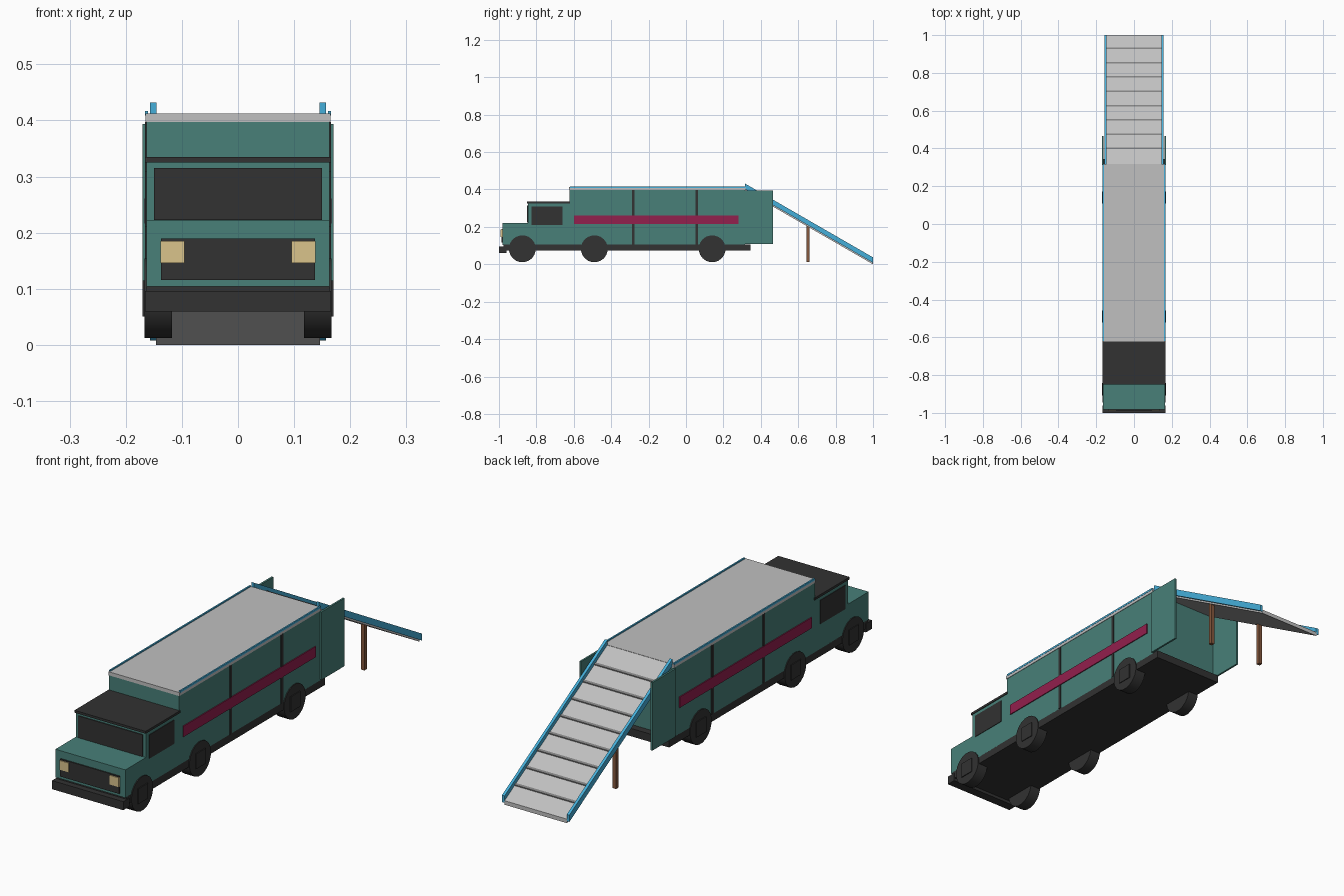
import bpy, bmesh, math

if "Cube" in bpy.data.objects:
    bpy.data.objects.remove(bpy.data.objects["Cube"])


def material(name, r, g, b):
    m = bpy.data.materials.new(name)
    m.diffuse_color = (r, g, b, 1)
    m.use_nodes = True
    m.node_tree.nodes["Principled BSDF"].inputs["Base Color"].default_value = m.diffuse_color
    return m


TEAL = material("teal paint", 0.065, 0.215, 0.19)
DARK = material("charcoal", 0.032, 0.032, 0.032)
GREY = material("light grey", 0.53, 0.53, 0.53)
SLAT = material("mid grey", 0.22, 0.22, 0.22)
BLUE = material("sky blue", 0.06, 0.43, 0.70)
PINK = material("magenta", 0.29, 0.014, 0.075)
LAMP = material("cream lamp", 0.70, 0.55, 0.26)
WOOD = material("brown", 0.23, 0.095, 0.045)


def extrude_x(name, profile, x0, x1, mat):
    """Solid from a closed (y, z) profile stretched between x0 and x1."""
    bm = bmesh.new()
    face = bm.faces.new([bm.verts.new((x0, y, z)) for y, z in profile])
    out = bmesh.ops.extrude_face_region(bm, geom=[face])
    new = [v for v in out["geom"] if isinstance(v, bmesh.types.BMVert)]
    bmesh.ops.translate(bm, verts=new, vec=(x1 - x0, 0, 0))
    bmesh.ops.recalc_face_normals(bm, faces=bm.faces)
    mesh = bpy.data.meshes.new(name)
    bm.to_mesh(mesh)
    bm.free()
    mesh.materials.append(mat)
    ob = bpy.data.objects.new(name, mesh)
    bpy.context.collection.objects.link(ob)
    return ob


def box(name, x, y, z, mat):
    (y0, y1), (z0, z1) = y, z
    return extrude_x(name, [(y0, z0), (y1, z0), (y1, z1), (y0, z1)], x[0], x[1], mat)


def both_sides(name, x, y, z, mat):
    box(name + "_right", x, y, z, mat)
    box(name + "_left", (-x[1], -x[0]), y, z, mat)


W = 0.163  # half width of the truck

# Chassis and bumper
box("chassis", (-W, W), (-0.975, 0.345), (0.073, 0.106), DARK)
box("front_bumper", (-0.166, 0.166), (-1.0, -0.96), (0.06, 0.096), DARK)

# Hood, cab and cargo body
box("hood", (-W, W), (-0.982, -0.845), (0.104, 0.222), TEAL)
box("cab", (-W, W), (-0.845, -0.624), (0.104, 0.326), TEAL)
box("cab_roof", (-0.166, 0.166), (-0.851, -0.62), (0.325, 0.335), DARK)
box("cargo_body", (-W, W), (-0.624, 0.315), (0.104, 0.398), TEAL)
box("cargo_roof", (-0.165, 0.165), (-0.626, 0.317), (0.397, 0.412), GREY)
both_sides("roof_edge_strip", (0.160, 0.166), (-0.62, 0.315), (0.409, 0.417), BLUE)

# Grille, headlights and windows
box("grille", (-0.137, 0.137), (-0.987, -0.981), (0.116, 0.19), DARK)
both_sides("headlight", (0.095, 0.138), (-0.991, -0.982), (0.146, 0.185), LAMP)
box("windshield", (-0.15, 0.15), (-0.849, -0.844), (0.223, 0.315), DARK)
both_sides("side_window", (0.162, 0.1655), (-0.825, -0.66), (0.21, 0.31), DARK)

# Side seams with the stripe running over them
for i, y in enumerate((-0.283, 0.058)):
    both_sides(f"side_seam_{i}", (0.162, 0.1655), (y - 0.007, y + 0.007), (0.106, 0.397), DARK)
both_sides("side_stripe", (0.162, 0.167), (-0.6, 0.28), (0.216, 0.261), PINK)

# Open rear doors
both_sides("rear_door", (0.162, 0.170), (0.313, 0.466), (0.108, 0.394), TEAL)

# Wheels with square hub plates
ZC, R, N = 0.083, 0.072, 20
for i, y in enumerate((-0.875, -0.49, 0.14)):
    ring = [(y + R * math.cos(2 * math.pi * (k + 0.5) / N),
             ZC + R * math.sin(2 * math.pi * (k + 0.5) / N)) for k in range(N)]
    for side, s in (("right", 1), ("left", -1)):
        wheel = extrude_x(f"wheel_{i}_{side}", ring, s * 0.118, s * 0.167, DARK)
        for p in wheel.data.polygons:
            p.use_smooth = len(p.vertices) == 4
        for e in wheel.data.edges:
            a, b = (wheel.data.vertices[v].co.x for v in e.vertices)
            e.use_edge_sharp = abs(a - b) < 1e-5
    both_sides(f"hub_{i}", (0.160, 0.1705), (y - 0.032, y + 0.032), (ZC - 0.032, ZC + 0.032), DARK)

# Sloping ramp: deck, side rails, cross slats
Y0, Y1, DROP = 0.315, 1.0, 0.395


def deck_z(y):
    return 0.412 - DROP * (y - Y0) / (Y1 - Y0)


def sloped(name, x, y0, y1, low, high, mat):
    a, b = deck_z(y0), deck_z(y1)
    extrude_x(name, [(y0, a + low), (y1, b + low), (y1, b + high), (y0, a + high)], *x, mat)


sloped("ramp_deck", (-0.146, 0.146), Y0, Y1, -0.017, 0.0, GREY)
for side, x in (("right", (0.145, 0.157)), ("left", (-0.157, -0.145))):
    sloped("ramp_rail_" + side, x, Y0, Y1, -0.009, 0.02, BLUE)
for i in range(8):
    y = 0.40 + i * 0.0757
    sloped(f"ramp_slat_{i}", (-0.145, 0.145), y - 0.004, y + 0.004, -0.002, 0.004, SLAT)

# Ramp support legs
both_sides("ramp_leg", (0.121, 0.137), (0.645, 0.661), (0.012, 0.212), WOOD)
